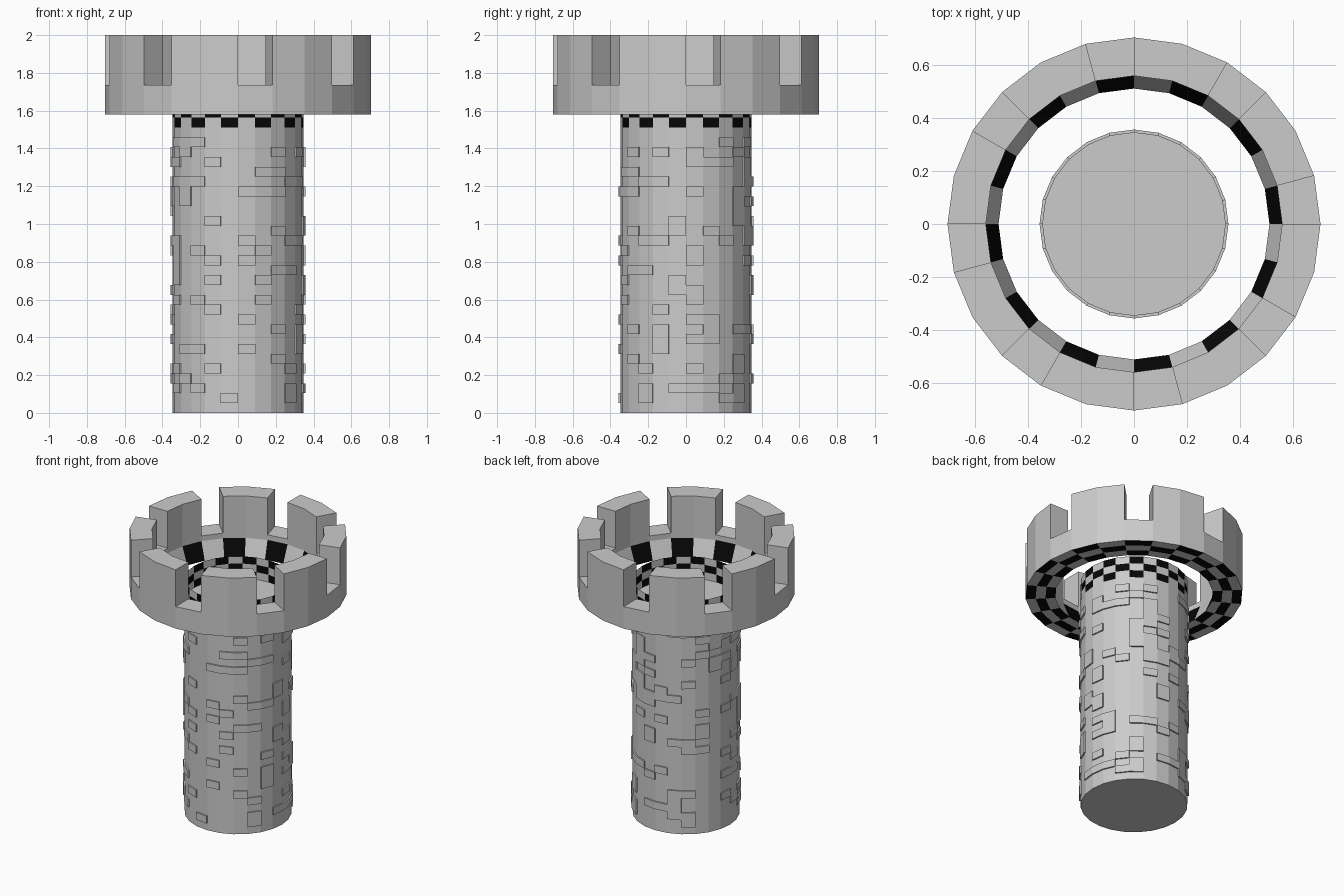
import bpy, bmesh, math, random

if "Cube" in bpy.data.objects:
    bpy.data.objects.remove(bpy.data.objects["Cube"])

SIDES = 24
ROW = 0.0521                      # height of one stone course
COURSES = 29                      # plain courses below the chequered band
R_TOWER, R_STONE = 0.347, 0.357
R_OUT, R_IN, R_LIP = 0.705, 0.56, 0.512
Z_CROWN, Z_LIP, Z_NOTCH, Z_TOP = 1.58, 1.70, 1.737, 2.0
random.seed(7)


def pt(r, k, z):
    a = 2 * math.pi * (k % SIDES) / SIDES
    return (r * math.cos(a), r * math.sin(a), z)


def band(faces, k, r0, z0, r1, z1):
    """One segment of a ring between two profile points."""
    faces.append([pt(r0, k, z0), pt(r0, k + 1, z0), pt(r1, k + 1, z1), pt(r1, k, z1)])


def side(faces, k, r0, r1, z0, z1, flip=False):
    """Radial wall at segment edge k."""
    q = [pt(r0, k, z0), pt(r1, k, z0), pt(r1, k, z1), pt(r0, k, z1)]
    faces.append(q[::-1] if flip else q)


def build(name, faces, mat=None):
    bm = bmesh.new()
    for f in faces:
        bm.faces.new([bm.verts.new(p) for p in f])
    bmesh.ops.remove_doubles(bm, verts=bm.verts, dist=1e-5)
    me = bpy.data.meshes.new(name)
    bm.to_mesh(me)
    bm.free()
    ob = bpy.data.objects.new(name, me)
    bpy.context.collection.objects.link(ob)
    if mat:
        me.materials.append(mat)
    return ob


black = bpy.data.materials.new("black")
black.diffuse_color = (0.002, 0.002, 0.002, 1)
black.use_nodes = True
black.node_tree.nodes["Principled BSDF"].inputs["Base Color"].default_value = black.diffuse_color
z_band = COURSES * ROW

# Tower shaft with base and roof floor
shaft = []
for k in range(SIDES):
    band(shaft, k, R_TOWER, 0, R_TOWER, z_band)
shaft.append([pt(R_TOWER, k, 0) for k in reversed(range(SIDES))])
shaft.append([pt(R_TOWER, k, z_band) for k in range(SIDES)])
build("tower_shaft", shaft)

# Raised stones: columns seen from the front are fixed, the others scattered
known = {15: (27, 23, 16, 11, 6, 2), 16: (25, 19, 15, 13, 10, 4), 17: (1,),
         18: (22, 17, 15, 9, 6), 19: (24, 22, 16, 13, 11)}
raised = {(k, r) for k in known for r in known[k]}
raised |= {(k, r) for k in range(SIDES) if k not in known
           for r in range(1, COURSES - 1) if random.random() < 0.25}
stones = []
for k, r in sorted(raised):
    z0, z1 = r * ROW, (r + 1) * ROW
    band(stones, k, R_STONE, z0, R_STONE, z1)
    if (k, r - 1) not in raised:
        band(stones, k, R_TOWER, z0, R_STONE, z0)
    if (k, r + 1) not in raised:
        band(stones, k, R_STONE, z1, R_TOWER, z1)
    if ((k - 1) % SIDES, r) not in raised:
        side(stones, k, R_TOWER, R_STONE, z0, z1)
    if ((k + 1) % SIDES, r) not in raised:
        side(stones, k + 1, R_TOWER, R_STONE, z0, z1, True)
build("raised_stones", stones)

# Chequered band on top of the shaft
grey_tiles, black_tiles = [], []
for k in range(SIDES):
    for r in range(3):
        z = z_band + r * ROW
        tiles = black_tiles if (k + r) % 2 else grey_tiles
        band(tiles, k, R_TOWER, z, R_TOWER, z + ROW)
build("tower_band_grey", grey_tiles)
build("tower_band_black", black_tiles, black)

# Crown wall: every third segment is a notch
crown, black_tiles = [], []
for k in range(SIDES):
    notch = k % 3 == 0
    top = Z_NOTCH if notch else Z_TOP
    band(crown, k, R_OUT, Z_CROWN, R_OUT, Z_NOTCH)
    if not notch:
        band(crown, k, R_OUT, Z_NOTCH, R_OUT, Z_TOP)
        band(crown, k, R_IN, Z_TOP, R_IN, Z_NOTCH)
    band(crown, k, R_OUT, top, R_IN, top)
    band(crown, k, R_IN, Z_NOTCH, R_IN, Z_LIP)
    if notch:
        side(crown, k, R_IN, R_OUT, Z_NOTCH, Z_TOP, True)
        side(crown, k + 1, R_IN, R_OUT, Z_NOTCH, Z_TOP)
    # sloping inner lip, then the chequered underside
    band(crown if k % 2 else black_tiles, k, R_IN, Z_LIP, R_LIP, Z_CROWN)
    step = (R_OUT - R_LIP) / 3
    for i in range(3):
        tiles = black_tiles if (k + i) % 2 else crown
        band(tiles, k, R_LIP + i * step, Z_CROWN, R_LIP + (i + 1) * step, Z_CROWN)
build("crown_wall", crown)
build("crown_black_tiles", black_tiles, black)
